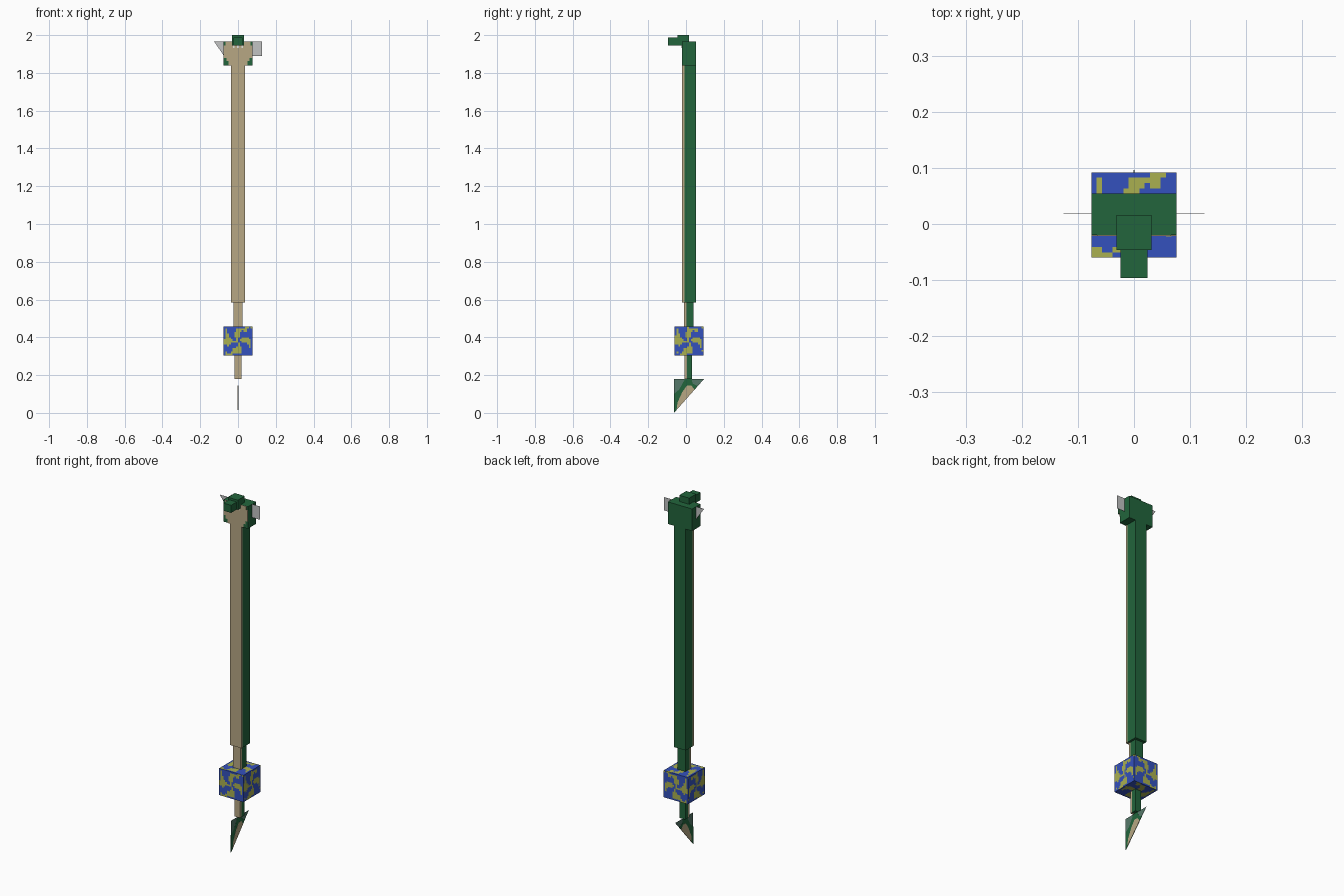
import bpy, bmesh, math
from mathutils import Vector

old = bpy.data.objects.get("Cube")
if old:
    bpy.data.objects.remove(old, do_unlink=True)


def material(name, code):
    """Flat material from a screen colour, converted to linear."""
    rgb = [int(code[i:i + 2], 16) / 255 for i in (0, 2, 4)]
    lin = [((c + 0.055) / 1.055) ** 2.4 if c > 0.04 else c / 12.92 for c in rgb]
    m = bpy.data.materials.new(name)
    m.use_nodes = True
    m.diffuse_color = (*lin, 1)
    m.node_tree.nodes["Principled BSDF"].inputs["Base Color"].default_value = (*lin, 1)
    return m


GREEN = material("scale green", "22653C")
TAN = material("belly tan", "B7A784")
BLUE = material("ocean blue", "3451BD")
YELLOW = material("land yellow", "AAB050")
GREY = material("wing grey", "C2C4C4")
SAGE = material("fin sage", "55786A")
WHITE = material("tooth white", "E6E6E0")


def finish(name, bm, *mats):
    bmesh.ops.recalc_face_normals(bm, faces=bm.faces)
    mesh = bpy.data.meshes.new(name)
    bm.to_mesh(mesh)
    bm.free()
    for m in mats:
        mesh.materials.append(m)
    obj = bpy.data.objects.new(name, mesh)
    bpy.context.collection.objects.link(obj)
    return obj


def box(name, mat, x, y, z):
    """Box from (low, high) ranges; x may be a half width."""
    x = x if isinstance(x, tuple) else (-x, x)
    bm = bmesh.new()
    bmesh.ops.create_cube(bm, size=1)
    for v in bm.verts:
        v.co = [r[0] if c < 0 else r[1] for c, r in zip(v.co, (x, y, z))]
    return finish(name, bm, mat)


def plate(name, mat, points, axis, at, thick):
    """Thin plate from a 2D outline, lying across the x or y axis."""
    bm = bmesh.new()
    side = at - thick / 2
    if axis == "x":
        verts = [bm.verts.new((side, a, b)) for a, b in points]
        push = Vector((thick, 0, 0))
    else:
        verts = [bm.verts.new((a, side, b)) for a, b in points]
        push = Vector((0, thick, 0))
    face = bm.faces.new(verts)
    out = bmesh.ops.extrude_face_region(bm, geom=[face])
    bmesh.ops.translate(bm, vec=push, verts=[g for g in out["geom"] if isinstance(g, bmesh.types.BMVert)])
    return finish(name, bm, mat)


# Long body and tapering tail, each a green back with a tan belly
for name, half, front, seam, back, low, high in (
        ("body", 0.036, -0.021, -0.009, 0.054, 0.585, 1.84),
        ("tail_base", 0.024, -0.01, 0.002, 0.04, 0.455, 0.585),
        ("tail_tip", 0.018, -0.007, 0.006, 0.032, 0.18, 0.31)):
    box(name + "_back", GREEN, half, (seam, back), (low, high))
    box(name + "_belly", TAN, half, (front, seam), (low, high))

# Head, skull and snout
box("head", GREEN, 0.076, (-0.02, 0.054), (1.84, 1.965))
box("skull", GREEN, 0.031, (-0.046, 0.016), (1.945, 2.0))
box("snout", GREEN, 0.024, (-0.096, -0.046), (1.945, 1.988))

# Tan throat with stepped corners, and teeth below the snout
half_outline = [(0.066, 1.965), (0.066, 1.945), (0.076, 1.945), (0.076, 1.88),
                (0.062, 1.88), (0.062, 1.862), (0.05, 1.862), (0.05, 1.84)]
throat = half_outline + [(-x, z) for x, z in reversed(half_outline)]
plate("throat", TAN, throat, "y", -0.0205, 0.002)
for x in (-0.022, 0, 0.022):
    box("tooth", WHITE, (x - 0.004, x + 0.004), (-0.023, -0.021), (1.932, 1.946))

# Side wings: a pointed one and a square one
plate("right_wing", GREY, [(-0.126, 1.965), (-0.074, 1.965), (-0.074, 1.89)], "y", 0.018, 0.001)
plate("left_wing", GREY, [(0.074, 1.965), (0.126, 1.965), (0.126, 1.89), (0.074, 1.89)], "y", 0.018, 0.001)

# Tail fin with painted bands
plate("tail_fin", SAGE, [(-0.064, 0), (-0.064, 0.18), (0.096, 0.18)], "x", 0, 0.001)
plate("tail_fin_band", GREEN, [(-0.064, 0), (-0.064, 0.10), (-0.035, 0.125), (-0.005, 0.18),
                               (0.03, 0.18), (0.035, 0.155), (0.062, 0.142)], "x", 0, 0.002)
plate("tail_fin_patch", TAN, [(-0.05, 0.016), (-0.045, 0.055), (-0.02, 0.11), (0.005, 0.145),
                              (0.028, 0.145), (0.045, 0.123)], "x", 0, 0.003)

# Globe block: blue with swirled land patches on every side
bm = bmesh.new()
bmesh.ops.create_cube(bm, size=0.152)
bmesh.ops.subdivide_edges(bm, edges=bm.edges[:], cuts=15, use_grid_fill=True)
bm.normal_update()
for f in bm.faces:
    c = f.calc_center_median() / 0.076
    axis = max(range(3), key=lambda i: abs(c[i]))
    u, v = [c[i] for i in range(3) if i != axis]
    r = math.hypot(u, v)
    swirl = math.sin(4 * math.atan2(v, u) + 2.5 * r + 0.5 * math.sin(9 * u + 4 * v))
    edge = max(abs(u), abs(v)) > 0.85 and math.sin(5 * u + 3 * v + axis) < 0.3
    f.material_index = int(swirl > -0.1 and not edge)
bmesh.ops.translate(bm, vec=(0, 0.016, 0.381), verts=bm.verts)
finish("globe_block", bm, BLUE, YELLOW)
